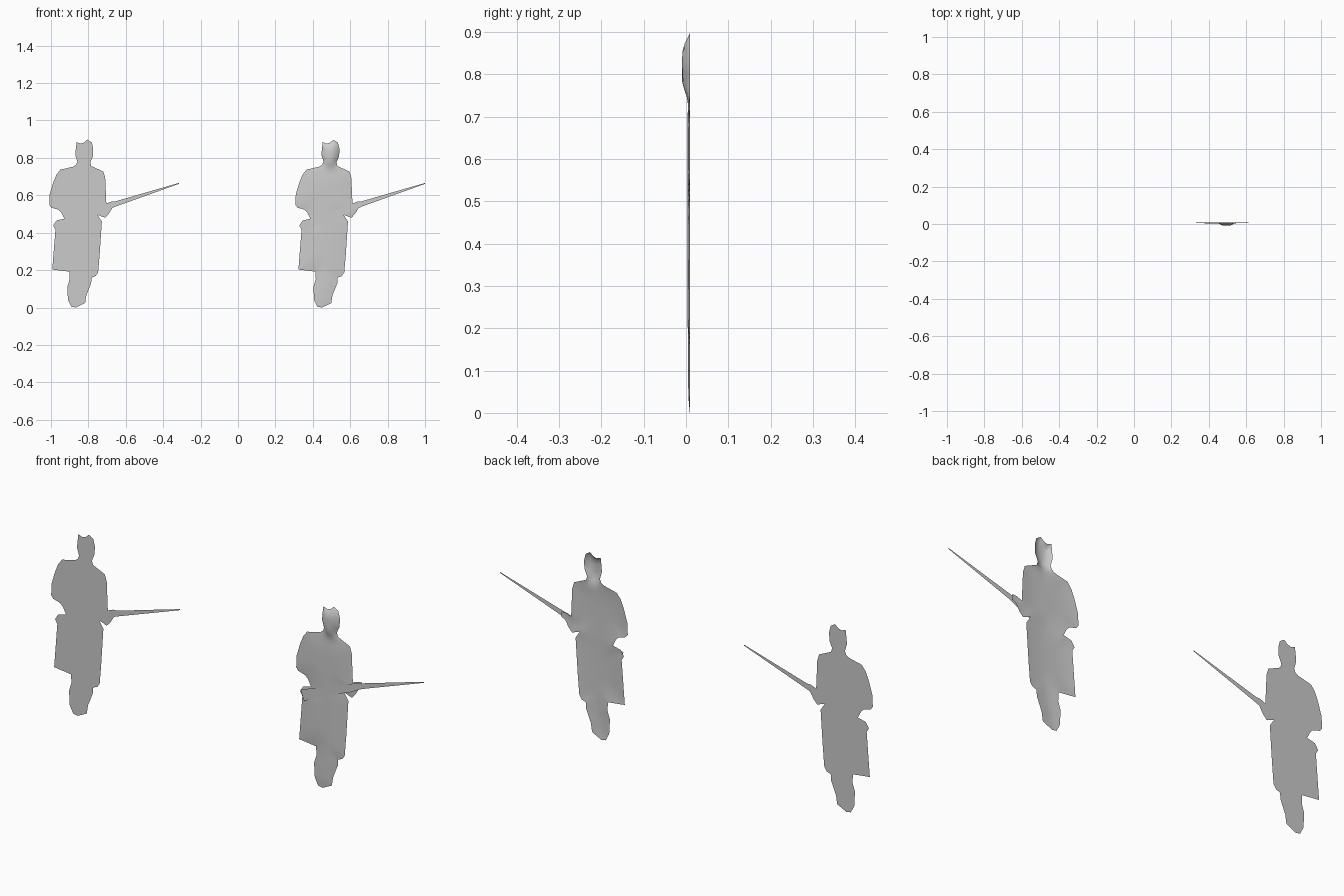
import bpy
from mathutils import Vector
from mathutils.geometry import delaunay_2d_cdt, intersect_point_line

if "Cube" in bpy.data.objects:
    bpy.data.objects.remove(bpy.data.objects["Cube"])

# Body silhouette (x, z), counter-clockwise from the cap peak
BODY = [(.510, .897), (.494, .882), (.475, .876), (.453, .884), (.449, .850),
        (.446, .817), (.457, .780), (.450, .763), (.435, .753), (.366, .737),
        (.345, .710), (.328, .668), (.309, .605), (.307, .548), (.318, .534),
        (.356, .523), (.371, .507), (.387, .475), (.345, .465), (.328, .438),
        (.340, .417), (.323, .203), (.414, .192), (.416, .150), (.403, .110),
        (.407, .040), (.425, .004), (.450, .000), (.499, .024), (.505, .065),
        (.531, .130), (.533, .160), (.555, .168), (.568, .187), (.576, .280),
        (.588, .460), (.565, .495), (.606, .480), (.625, .500), (.645, .533),
        (.665, .541), (.662, .568), (.640, .567), (.612, .556), (.606, .694),
        (.596, .727), (.532, .756), (.526, .775), (.541, .810), (.542, .850),
        (.534, .882)]
# Rifle: butt, underside, muzzle, top side
RIFLE = [(.336, .452), (.355, .398), (.430, .443), (.600, .507), (.665, .541),
         (1.0, .661), (1.0, .666), (.662, .568), (.633, .561), (.430, .483)]
BARREL = RIFLE[4:8]
EDGE_Y = .009
OFFSET = -1.316


def edge_distance(p, outline):
    best = 9
    for a, b in zip(outline, outline[1:] + outline[:1]):
        q, t = intersect_point_line(p, a, b)
        q = a if t < 0 else b if t > 1 else q
        best = min(best, (p - Vector(q[:2])).length)
    return best


def relief(p, outline):
    """Shallow bulge growing away from the outline, stronger on the head."""
    head = min(1, max(0, (p.y - .735) / .04))
    width = .11 + (.035 - .11) * head
    depth = .006 + (.018 - .006) * head
    t = min(1, edge_distance(p, outline) / width)
    return depth * (1 - (1 - t) ** 2)


def sheet(name, points, y, dx=0, bulge=False):
    outline = [Vector(p) for p in points]
    n = len(outline)
    if bulge:
        # Fill the outline with interior grid points, then raise them
        grid = [Vector((.31 + .015 * i, .008 + .018 * j))
                for i in range(24) for j in range(50)]
        grid = [g for g in grid if edge_distance(g, outline) > .006]
        edges = [(i, (i + 1) % n) for i in range(n)]
        flat, _, faces, *_ = delaunay_2d_cdt(outline + grid, edges, [], 1, 1e-5)
        used = sorted({i for f in faces for i in f})
        remap = {v: k for k, v in enumerate(used)}
        flat = [flat[i] for i in used]
        faces = [[remap[i] for i in f] for f in faces]
        verts = [(p.x + dx, y - relief(p, outline), p.y) for p in flat]
    else:
        verts = [(p.x + dx, y, p.y) for p in outline]
        faces = [list(range(n))]
    mesh = bpy.data.meshes.new(name)
    mesh.from_pydata(verts, [], faces)
    mesh.update()
    if bulge:
        mesh.polygons.foreach_set("use_smooth", [True] * len(mesh.polygons))
    obj = bpy.data.objects.new(name, mesh)
    bpy.context.collection.objects.link(obj)
    return obj


# Right figure: relief body with the rifle laid across it
sheet("relief_body", BODY, EDGE_Y, bulge=True)
sheet("relief_rifle", RIFLE, .001)

# Left figure: flat silhouette with the protruding barrel
sheet("flat_body", BODY, .005, OFFSET)
sheet("flat_barrel", BARREL, .005, OFFSET)
